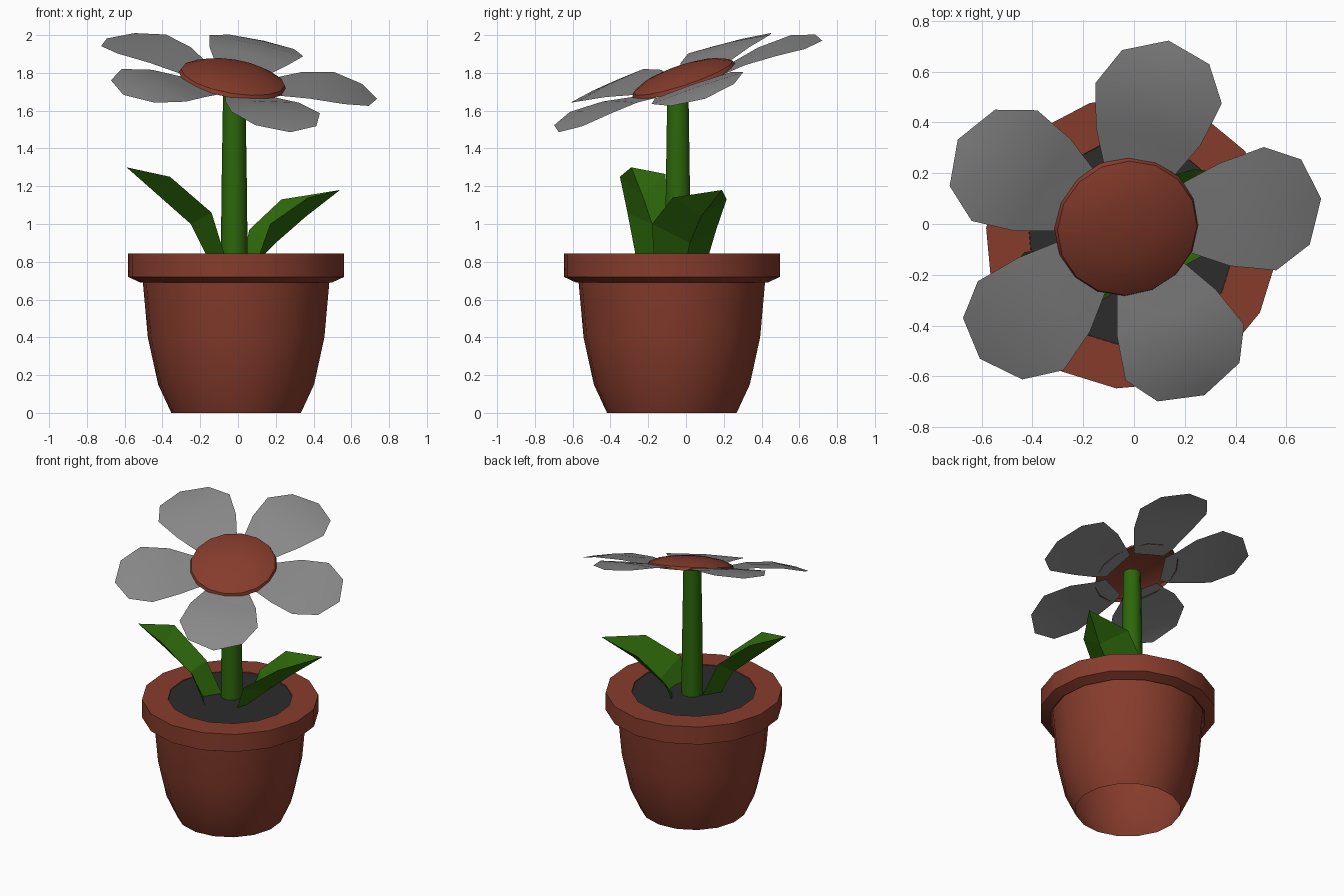
import bpy, bmesh
from math import sin, cos, pi, radians
from mathutils import Vector, Matrix

cube = bpy.data.objects.get("Cube")
if cube:
    bpy.data.objects.remove(cube, do_unlink=True)


def material(name, r, g, b):
    m = bpy.data.materials.new(name)
    m.use_nodes = True
    m.diffuse_color = (r, g, b, 1)
    bsdf = next(n for n in m.node_tree.nodes if n.type == 'BSDF_PRINCIPLED')
    bsdf.inputs["Base Color"].default_value = (r, g, b, 1)
    return m


TERRACOTTA = material("terracotta", .24, .045, .025)
GREEN = material("leaf_green", .026, .135, .003)
GREY = material("petal_grey", .25, .25, .25)
SOIL = material("dark_soil", .025, .025, .025)


def make(name, bm, mat, matrix=Matrix(), smooth=None):
    bm.normal_update()
    mesh = bpy.data.meshes.new(name)
    bm.to_mesh(mesh)
    bm.free()
    mesh.materials.append(mat)
    ob = bpy.data.objects.new(name, mesh)
    bpy.context.collection.objects.link(ob)
    ob.matrix_world = matrix
    if smooth:
        bpy.ops.object.select_all(action='DESELECT')
        ob.select_set(True)
        bpy.context.view_layer.objects.active = ob
        bpy.ops.object.shade_smooth_by_angle(angle=radians(smooth))
    return ob


def lathe(name, profile, sides, mat, matrix, smooth=30, turn=0.0, top=True):
    """Revolve (radius, height) points, listed bottom to top; the base stays open."""
    bm = bmesh.new()
    rings = []
    for r, z in profile:
        angles = [turn + 2 * pi * i / sides for i in range(sides)]
        rings.append([bm.verts.new((r * cos(a), r * sin(a), z)) for a in angles])
    for low, high in zip(rings, rings[1:]):
        for i in range(sides):
            j = (i + 1) % sides
            bm.faces.new((low[i], low[j], high[j], high[i]))
    if top:
        bm.faces.new(rings[-1])
    return make(name, bm, mat, matrix, smooth)


def strip(name, rows, tip, mat, matrix=Matrix(), smooth=None):
    """Sheet of three-point rows that closes in a single tip."""
    bm = bmesh.new()
    grid = [[bm.verts.new(p) for p in row] for row in rows]
    end = bm.verts.new(tip)
    for a, b in zip(grid, grid[1:]):
        for i in range(2):
            bm.faces.new((a[i], b[i], b[i + 1], a[i + 1]))
    last = grid[-1]
    for i in range(2):
        bm.faces.new((last[i], end, last[i + 1]))
    return make(name, bm, mat, matrix, smooth)


# Open-based pot with rim, and the soil inside it
pot_place = Matrix.Translation((-.01, -.075, 0))
pot_turn = radians(16.5)
lathe("pot", [(.345, 0), (.415, .15), (.47, .4), (.497, .7), (.51, .69),
              (.575, .72), (.575, .845), (.405, .845), (.405, .8)],
      16, TERRACOTTA, pot_place, turn=pot_turn, top=False)
lathe("soil", [(.404, .8), (.404, .84)], 16, SOIL, pot_place, turn=pot_turn)

# Stem, reaching up into the flower centre
stem_place = Matrix.Translation((-.02, -.043, 0))
lathe("stem", [(.071, .82), (.067, 1.2), (.058, 1.77)], 10, GREEN, stem_place, 50)

# Two leaves folded along a low keel
strip("right_leaf", [
    [(-.06, -.26, .8), (-.15, -.15, .8), (-.08, -.04, .8)],
    [(-.14, -.31, 1.06), (-.25, -.18, 1), (-.19, -.09, 1.07)],
    [(-.36, -.35, 1.25), (-.42, -.23, 1.15), (-.43, -.11, 1.265)]],
    (-.59, -.29, 1.3), GREEN)
strip("left_leaf", [
    [(.1, -.17, .8), (.09, 0, .8), (.02, .11, .8)],
    [(.17, -.18, 1), (.2, .02, .9), (.06, .16, .97)],
    [(.37, -.07, 1.14), (.36, .08, 1.04), (.23, .215, 1.13)]][::1],
    (.54, .19, 1.18), GREEN)

# Flower head, tilted towards the front, with a hollow domed centre
normal = Vector((.17, -.33, 1)).normalized()
tilt = Vector((0, 0, 1)).rotation_difference(normal).to_matrix().to_4x4()
head = Matrix.Translation((-.03, -.01, 1.757)) @ tilt
lathe("flower_centre", [(.287, 0), (.278, .022), (.21, .052),
                        (.11, .07), (.02, .075)], 16, TERRACOTTA, head, 40)


# Five petals, arched along their length
def arch(r):
    return .035 * sin(pi * max(r - .25, 0) / .53)


outline = [(.18, .115), (.25, .15), (.39, .215), (.57, .258), (.715, .178)]
petal_rows = [[(r, -w, arch(r)), (r * 1.01, 0, arch(r) * 1.25), (r, w, arch(r))]
              for r, w in outline]
for k in range(5):
    turn = Matrix.Rotation(radians(7 + 72 * k), 4, 'Z')
    strip(f"petal_{k + 1}", petal_rows, (.78, 0, 0), GREY, head @ turn, 60)
